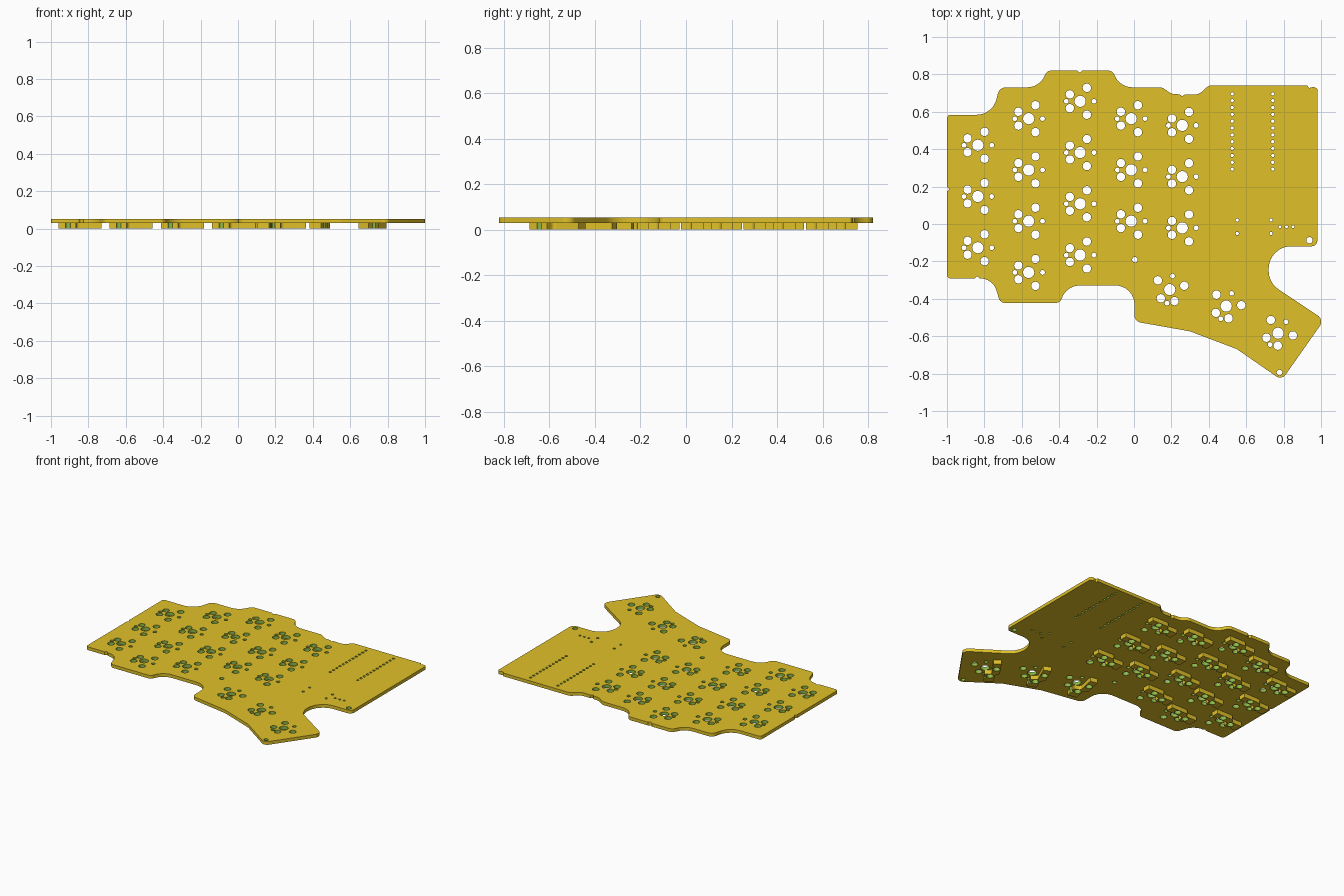
import bpy, bmesh, math
from mathutils import Vector, Matrix

if "Cube" in bpy.data.objects:
    bpy.data.objects.remove(bpy.data.objects["Cube"])


def material(name, color):
    m = bpy.data.materials.new(name)
    m.diffuse_color = (*color, 1)
    m.use_nodes = True
    m.node_tree.nodes["Principled BSDF"].inputs["Base Color"].default_value = m.diffuse_color
    return m


GOLD = material("gold_yellow", (0.745, 0.533, 0.022))
GREEN = material("hole_green", (0.27, 0.48, 0.067))
Y_SHIFT = -0.004


def fillet(corners, steps=8):
    """Round every (x, y, radius) corner of a closed polygon."""
    out = []
    for i, (x, y, r) in enumerate(corners):
        p = Vector((x, y))
        a = (Vector(corners[i - 1][:2]) - p).normalized()
        b = (Vector(corners[(i + 1) % len(corners)][:2]) - p).normalized()
        if r == 0:
            out.append(p)
            continue
        half = a.angle(b) / 2
        t = r / math.tan(half)
        c = p + (a + b).normalized() * (r / math.sin(half))
        s, e = p + a * t - c, p + b * t - c
        for k in range(steps + 1):
            out.append(c + s.lerp(e, k / steps).normalized() * r)
    return out


def circle(x, y, r):
    n = 24 if r > 0.012 else 12
    return [Vector((x + r * math.cos(2 * math.pi * k / n),
                    y + r * math.sin(2 * math.pi * k / n))) for k in range(n)]


def plate(name, outlines, holes, z0, z1, notches=()):
    """Extrude flat outlines with round holes; hole and notch walls are green."""
    cu = bpy.data.curves.new(name + "_profile", 'CURVE')
    cu.dimensions = '2D'
    cu.fill_mode = 'BOTH'
    cu.extrude = (z1 - z0) / 2
    for pts in outlines + [circle(*h) for h in holes]:
        s = cu.splines.new('POLY')
        s.points.add(len(pts) - 1)
        for q, p in zip(s.points, pts):
            q.co = (p.x, p.y, 0, 1)
        s.use_cyclic_u = True
    tmp = bpy.data.objects.new(name + "_profile", cu)
    bpy.context.collection.objects.link(tmp)
    bpy.context.view_layer.update()
    dg = bpy.context.evaluated_depsgraph_get()
    me = bpy.data.meshes.new_from_object(tmp.evaluated_get(dg))
    bpy.data.objects.remove(tmp)
    me.name = name
    me.materials.clear()
    me.materials.append(GOLD)
    me.materials.append(GREEN)
    bm = bmesh.new()
    bm.from_mesh(me)
    bmesh.ops.remove_doubles(bm, verts=bm.verts, dist=1e-5)
    bmesh.ops.recalc_face_normals(bm, faces=bm.faces)
    green = list(holes) + list(notches)
    for f in bm.faces:
        c = f.calc_center_median()
        wall = abs(f.normal.z) < 0.5
        inside = wall and any(math.hypot(c.x - x, c.y - y) < r * 1.04 for x, y, r in green)
        f.material_index = 1 if inside else 0
    bmesh.ops.translate(bm, verts=bm.verts, vec=(0, Y_SHIFT, (z0 + z1) / 2))
    bm.to_mesh(me)
    bm.free()
    ob = bpy.data.objects.new(name, me)
    bpy.context.collection.objects.link(ob)
    bpy.ops.object.select_all(action='DESELECT')
    ob.select_set(True)
    bpy.context.view_layer.objects.active = ob
    bpy.ops.object.shade_smooth_by_angle(angle=math.radians(35))
    return ob


# Key positions: (x, y, turn) per column, then the turned thumb keys
PITCH = 0.274
keys = []
for x, top, count in [(-0.835, 0.425, 3), (-0.563, 0.567, 4), (-0.288, 0.66, 4),
                      (-0.015, 0.567, 3), (0.258, 0.531, 3)]:
    keys += [(x, top - PITCH * k, 0) for k in range(count)]
keys += [(0.191, -0.347, 78.5), (0.493, -0.435, 67), (0.770, -0.58, 55)]


def placed(key, x, y):
    return Matrix.Rotation(math.radians(key[2]), 2) @ Vector((x, y)) + Vector(key[:2])


def key_holes(key, local):
    return [(*placed(key, x, y), r) for x, y, r in local]


# Hole pattern of one switch
PINS = [(-0.055, 0.037, 0.0225), (0.036, 0.072, 0.0225)]
SIDE = (-0.074, 0, 0.0127)
PATTERN = PINS + [(x, -y, r) for x, y, r in PINS]
PATTERN += [(0, 0, 0.030), SIDE, (0.074, 0, 0.0127)]

board_holes = [h for k in keys for h in key_holes(k, PATTERN)]
# Controller pin rows
board_holes += [(x, 0.70 - 0.0366 * k, 0.009) for x in (0.525, 0.742) for k in range(12)]
# Jack, connector and mounting holes
board_holes += [(x, y, 0.009) for x in (0.552, 0.733) for y in (0.025, -0.047)]
board_holes += [(x, -0.011, 0.008) for x in (0.78, 0.815, 0.85)]
board_holes += [(0.938, -0.083, 0.017), (0.005, -0.187, 0.015), (0.778, -0.79, 0.015)]

# Board outline, clockwise from the top left, as rounded corners
OUTLINE = [
    (-1, 0.588, 0.02), (-0.755, 0.588, 0.11), (-0.72, 0.735, 0.045),
    (-0.505, 0.735, 0.10), (-0.465, 0.825, 0.04),
    (-0.305, 0.825, 0), (-0.29, 0.811, 0.008), (-0.275, 0.825, 0),
    (-0.115, 0.825, 0.04), (-0.075, 0.735, 0.10),
    (0.15, 0.735, 0.05), (0.20, 0.70, 0.06),
    (0.245, 0.697, 0), (0.258, 0.685, 0.006), (0.271, 0.697, 0),
    (0.345, 0.695, 0.06), (0.40, 0.745, 0.04),
    (0.927, 0.745, 0), (0.935, 0.731, 0.004), (0.96, 0.737, 0.004), (0.98, 0.728, 0.008),
    (0.98, -0.115, 0.03), (0.72, -0.115, 0.12), (0.72, -0.31, 0.12),
    (1.017, -0.508, 0.04), (0.79, -0.831, 0.035),
    (0.55, -0.665, 0.05), (0.30, -0.57, 0.08), (0.002, -0.517, 0.04),
    (0.002, -0.325, 0.10), (-0.36, -0.325, 0.10), (-0.395, -0.418, 0.035),
    (-0.715, -0.418, 0.035), (-0.755, -0.287, 0.09),
    (-0.825, -0.287, 0), (-0.838, -0.275, 0.006), (-0.851, -0.287, 0),
    (-1, -0.287, 0.02), (-1, 0.178, 0), (-0.986, 0.19, 0.006), (-1, 0.202, 0),
]
plate("circuit_board", [fillet(OUTLINE)], board_holes, 0.03, 0.053)

# Stepped sockets under each switch, notched round the side peg hole
NOTCH = [(SIDE[0] - SIDE[2] * math.cos(math.pi * k / 10),
          SIDE[2] * math.sin(math.pi * k / 10), 0) for k in range(11)]
SOCKET = [(-0.125, 0, 0)] + NOTCH + [
    (-0.032, 0, 0), (-0.028, 0.045, 0.018), (0.105, 0.045, 0),
    (0.105, 0.098, 0), (-0.025, 0.098, 0.02), (-0.045, 0.067, 0.012), (-0.125, 0.067, 0),
]
profile = fillet(SOCKET)
outlines = [[placed(k, p.x, p.y) for p in profile] for k in keys]
pin_holes = [h for k in keys for h in key_holes(k, PINS)]
side_notches = [h for k in keys for h in key_holes(k, [SIDE])]
plate("switch_sockets", outlines, pin_holes, 0.0, 0.03, side_notches)
